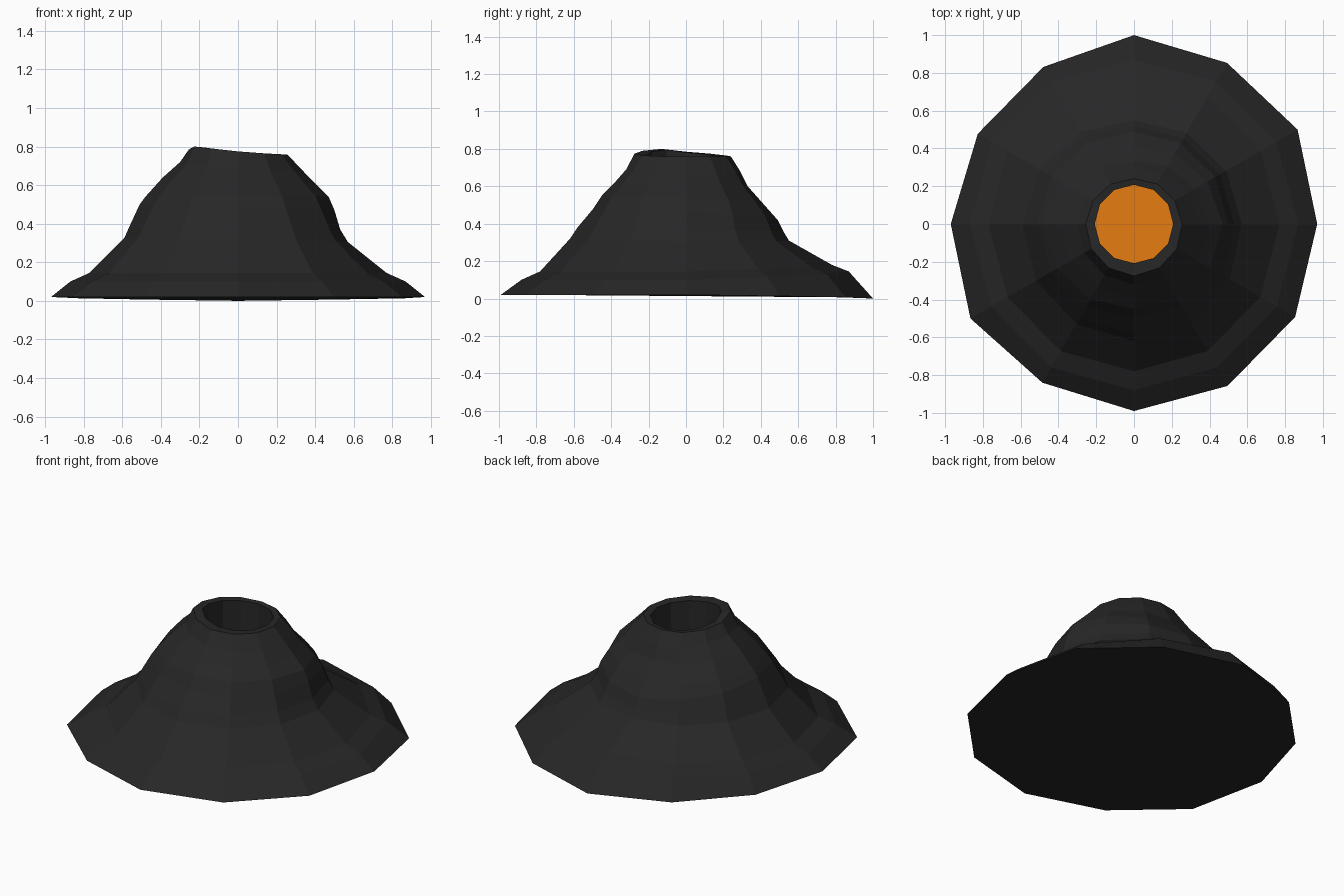
import bpy, bmesh, math

if "Cube" in bpy.data.objects:
    bpy.data.objects.remove(bpy.data.objects["Cube"])

def material(name, rgb):
    m = bpy.data.materials.new(name)
    m.diffuse_color = (*rgb, 1)
    m.use_nodes = True
    m.node_tree.nodes["Principled BSDF"].inputs["Base Color"].default_value = m.diffuse_color
    return m

rock = material("dark rock", (0.02, 0.02, 0.02))
lava = material("orange lava", (0.80, 0.20, 0.006))

SIDES = 12
# slope profiles (radius, height) at east, north, west, south
PROFILES = [
    [(.97, .02), (.87, .10), (.77, .145), (.57, .305), (.53, .37), (.50, .47), (.47, .54), (.40, .61), (.35, .66), (.255, .76)],
    [(1.0, .00), (.87, .145), (.78, .18), (.55, .31), (.52, .36), (.49, .42), (.41, .51), (.33, .60), (.29, .68), (.24, .76)],
    [(.97, .02), (.87, .10), (.77, .145), (.59, .325), (.57, .37), (.51, .50), (.48, .54), (.39, .64), (.30, .72), (.255, .785)],
    [(.99, .02), (.88, .10), (.78, .145), (.62, .32), (.58, .38), (.50, .475), (.45, .55), (.39, .61), (.32, .69), (.275, .775)],
]
# uneven outline of the foot
FOOT = [.97, 1.0, .985, 1.0, .96, .955, .97, 1.0, .97, .99, .99, .985]
RIM_Z = [.76, .76, .76, .76, .765, .775, .785, .80, .79, .775, .765, .76]

def ring_point(i, level):
    q, t = divmod(i, 3)
    a, b = PROFILES[q][level], PROFILES[(q + 1) % 4][level]
    t /= 3
    r, z = (a[k] * (1 - t) + b[k] * t for k in (0, 1))
    if level == 0:
        r = FOOT[i]
    if level == 9:
        z = RIM_Z[i]
    return r, z

def polar(i, r, z):
    a = math.tau * i / SIDES
    return (r * math.cos(a), r * math.sin(a), z)

def make(name, bm, mat):
    bmesh.ops.recalc_face_normals(bm, faces=bm.faces)
    me = bpy.data.meshes.new(name)
    bm.to_mesh(me)
    bm.free()
    me.materials.append(mat)
    ob = bpy.data.objects.new(name, me)
    bpy.context.collection.objects.link(ob)
    return ob

# mountain: slopes, rim, crater wall and closed bottom
LAVA_Z = 0.555
bm = bmesh.new()
rings = [[bm.verts.new(polar(i, *ring_point(i, k))) for i in range(SIDES)] for k in range(10)]
rings.append([bm.verts.new(polar(i, .208, RIM_Z[i] - .004)) for i in range(SIDES)])
rings.append([bm.verts.new(polar(i, .208, LAVA_Z - .02)) for i in range(SIDES)])
for lo, hi in zip(rings, rings[1:]):
    for i in range(SIDES):
        j = (i + 1) % SIDES
        bm.faces.new((lo[i], lo[j], hi[j], hi[i]))
bm.faces.new(rings[0][::-1])
bm.faces.new(rings[-1])
make("mountain", bm, rock)

# lava pool inside the crater
bm = bmesh.new()
bm.faces.new([bm.verts.new(polar(i, .208, LAVA_Z)) for i in range(SIDES)])
pool = make("lava_pool", bm, lava)
if pool.data.polygons[0].normal.z < 0:
    pool.data.flip_normals()
